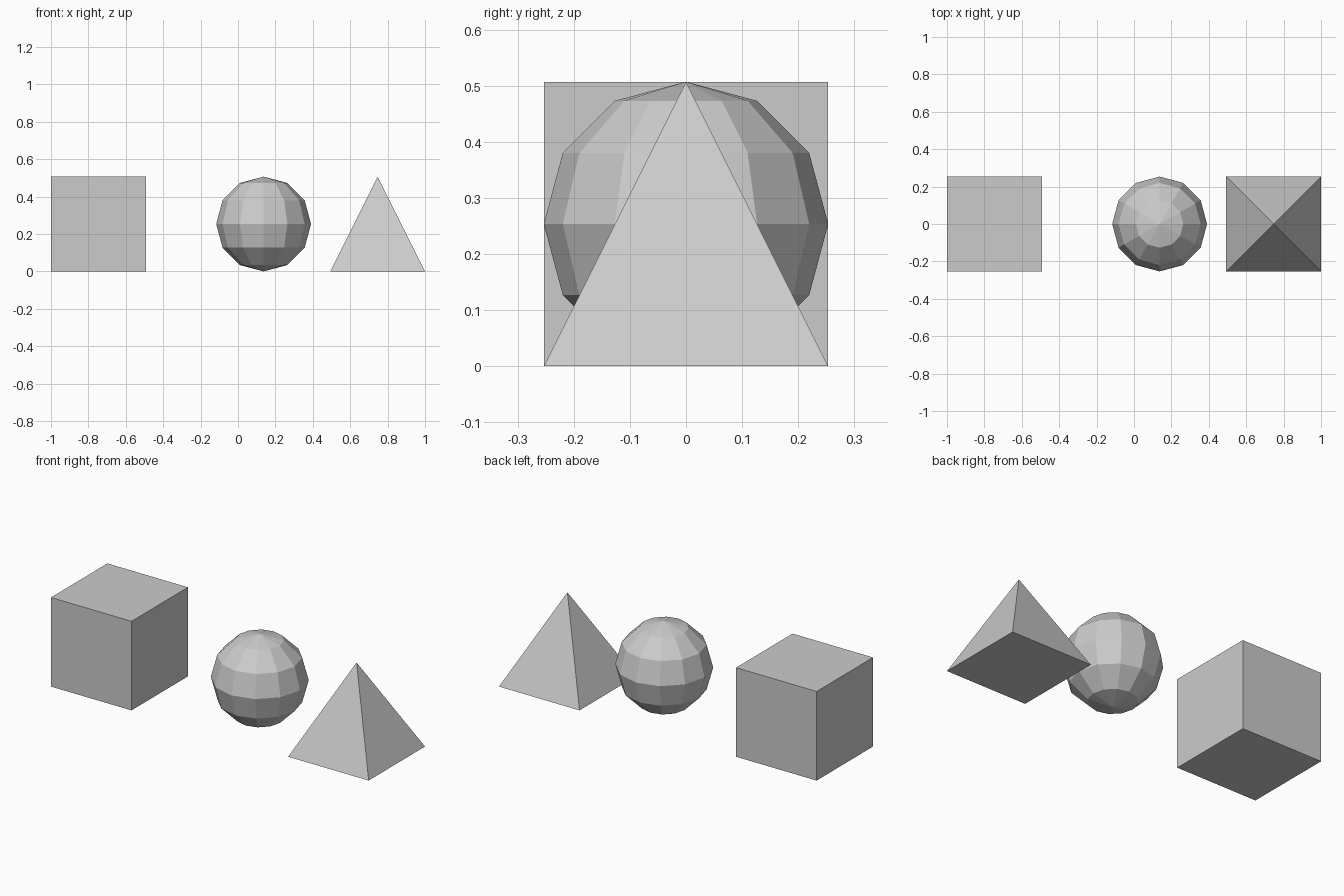
import bpy
from math import pi, sqrt

if "Cube" in bpy.data.objects:
    bpy.data.objects.remove(bpy.data.objects["Cube"])

SIZE = 0.507
HALF = SIZE / 2


def name_part(name):
    bpy.context.object.name = name


# Cube
bpy.ops.mesh.primitive_cube_add(size=SIZE, location=(-1 + HALF, 0, HALF))
name_part("cube")

# Low-poly ball: 12 segments, 6 rings
bpy.ops.mesh.primitive_uv_sphere_add(segments=12, ring_count=6, radius=HALF,
                                     location=(0.137, 0, HALF))
name_part("sphere")

# Square pyramid, turned so its base edges follow the axes
bpy.ops.mesh.primitive_cone_add(vertices=4, radius1=HALF * sqrt(2), radius2=0,
                                depth=SIZE, location=(1 - HALF, 0, HALF),
                                rotation=(0, 0, pi / 4))
name_part("pyramid")
